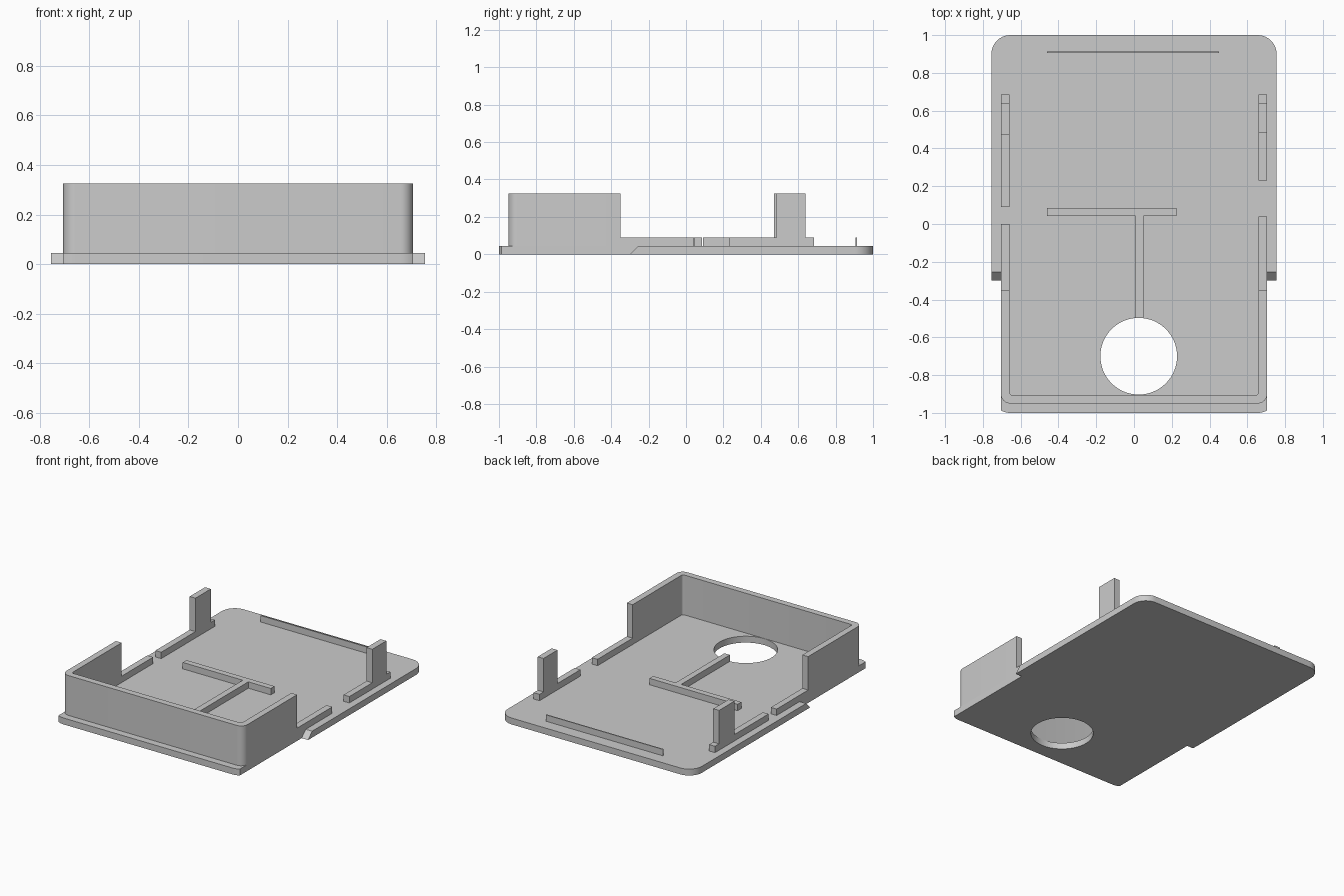
import bpy, bmesh, math
from mathutils import Vector

cube = bpy.data.objects.get("Cube")
if cube:
    bpy.data.objects.remove(cube, do_unlink=True)

grey = bpy.data.materials.new("plain grey")
grey.use_nodes = True
grey.diffuse_color = (0.6, 0.6, 0.6, 1)
grey.node_tree.nodes["Principled BSDF"].inputs["Base Color"].default_value = (0.6, 0.6, 0.6, 1)

BASE, LOW, TALL = 0.045, 0.09, 0.325   # heights of floor, ribs and walls
SIDE, INNER, WING = 0.705, 0.66, 0.755  # half widths


def arc(cx, cy, r, start, end, steps=10):
    """Points on an arc, angles in degrees."""
    angles = [math.radians(start + (end - start) * i / steps) for i in range(steps + 1)]
    return [(cx + r * math.cos(a), cy + r * math.sin(a)) for a in angles]


def mirrored(half):
    """Close a right-hand outline by mirroring it across x = 0."""
    return half + [(-x, y) for x, y in reversed(half)]


def prism(name, points, offset):
    """Extrude a flat 3D outline along an offset vector."""
    bm = bmesh.new()
    face = bm.faces.new([bm.verts.new(p) for p in points])
    grown = bmesh.ops.extrude_face_region(bm, geom=[face], use_keep_orig=True)
    moved = [v for v in grown["geom"] if isinstance(v, bmesh.types.BMVert)]
    bmesh.ops.translate(bm, verts=moved, vec=Vector(offset))
    bmesh.ops.recalc_face_normals(bm, faces=bm.faces)
    mesh = bpy.data.meshes.new(name)
    bm.to_mesh(mesh)
    bm.free()
    mesh.materials.append(grey)
    obj = bpy.data.objects.new(name, mesh)
    bpy.context.collection.objects.link(obj)
    return obj


def upright(name, outline, z0, z1):
    return prism(name, [(x, y, z0) for x, y in outline], (0, 0, z1 - z0))


def block(name, x0, x1, y0, y1, top):
    return upright(name, [(x0, y0), (x1, y0), (x1, y1), (x0, y1)], BASE, top)


def smooth(obj):
    bpy.ops.object.select_all(action="DESELECT")
    obj.select_set(True)
    bpy.context.view_layer.objects.active = obj
    bpy.ops.object.shade_smooth_by_angle(angle=math.radians(30))


# Floor plate: narrow at the front, wide behind, wing ends sloped
step_y = -0.255
front_corner = arc(0.655, -0.9, 0.1, -90, -60, 5)
half = front_corner + [(SIDE, step_y), (WING, step_y)] + arc(0.655, 0.9, 0.1, 0, 90)
floor = upright("floor_plate", mirrored(half), 0, BASE)
for v in floor.data.vertices:
    if abs(v.co.y - step_y) < 0.001 and v.co.z < 0.01:
        v.co.y -= BASE

# Round opening through the floor
cutter = upright("hole_cutter", arc(0.025, -0.70, 0.203, 0, 354.375, 63), -0.1, 0.2)
cutter.hide_render = True
cutter.hide_set(True)
cut = floor.modifiers.new("hole", "BOOLEAN")
cut.operation = "DIFFERENCE"
cut.solver = "EXACT"
cut.object = cutter
bpy.context.view_layer.update()
cut_mesh = bpy.data.meshes.new_from_object(floor.evaluated_get(bpy.context.evaluated_depsgraph_get()))
floor.modifiers.clear()
floor.data = cut_mesh
bpy.data.objects.remove(cutter, do_unlink=True)
smooth(floor)

# Tall wall around the front
wall_end = -0.35
outer = arc(0.655, -0.90, 0.05, -90, 0) + [(SIDE, wall_end)]
inner = [(INNER, wall_end)] + arc(0.645, -0.89, 0.015, 0, -90, 5)
right = outer + inner
outline = [(-x, y) for x, y in reversed(outer)] + outer + inner
outline += [(-x, y) for x, y in reversed(inner)]
smooth(upright("front_wall", outline, BASE, TALL))

# Low side rims and the stepped posts behind them
for name, sign, rim_end, post_start, tall_start in (
        ("left", 1, 0.04, 0.23, 0.485), ("right", -1, 0.0, 0.09, 0.47)):
    x0, x1 = sorted((sign * INNER, sign * SIDE))
    block(name + "_low_rim", x0, x1, wall_end, rim_end, LOW)
    profile = [(post_start, BASE), (0.685, BASE), (0.685, LOW), (0.64, LOW),
               (0.64, TALL), (tall_start, TALL), (tall_start, LOW), (post_start, LOW)]
    prism(name + "_stepped_post", [(x0, y, z) for y, z in profile], (x1 - x0, 0, 0))

# T-shaped rib on the floor
tee = [(0.007, -0.498), (0.05, -0.498), (0.05, 0.043), (0.225, 0.043),
       (0.225, 0.085), (-0.46, 0.085), (-0.46, 0.043), (0.007, 0.043)]
upright("tee_rib", tee, BASE, LOW)

# Thin ridge near the back edge
block("back_ridge", -0.46, 0.45, 0.906, 0.914, LOW)
